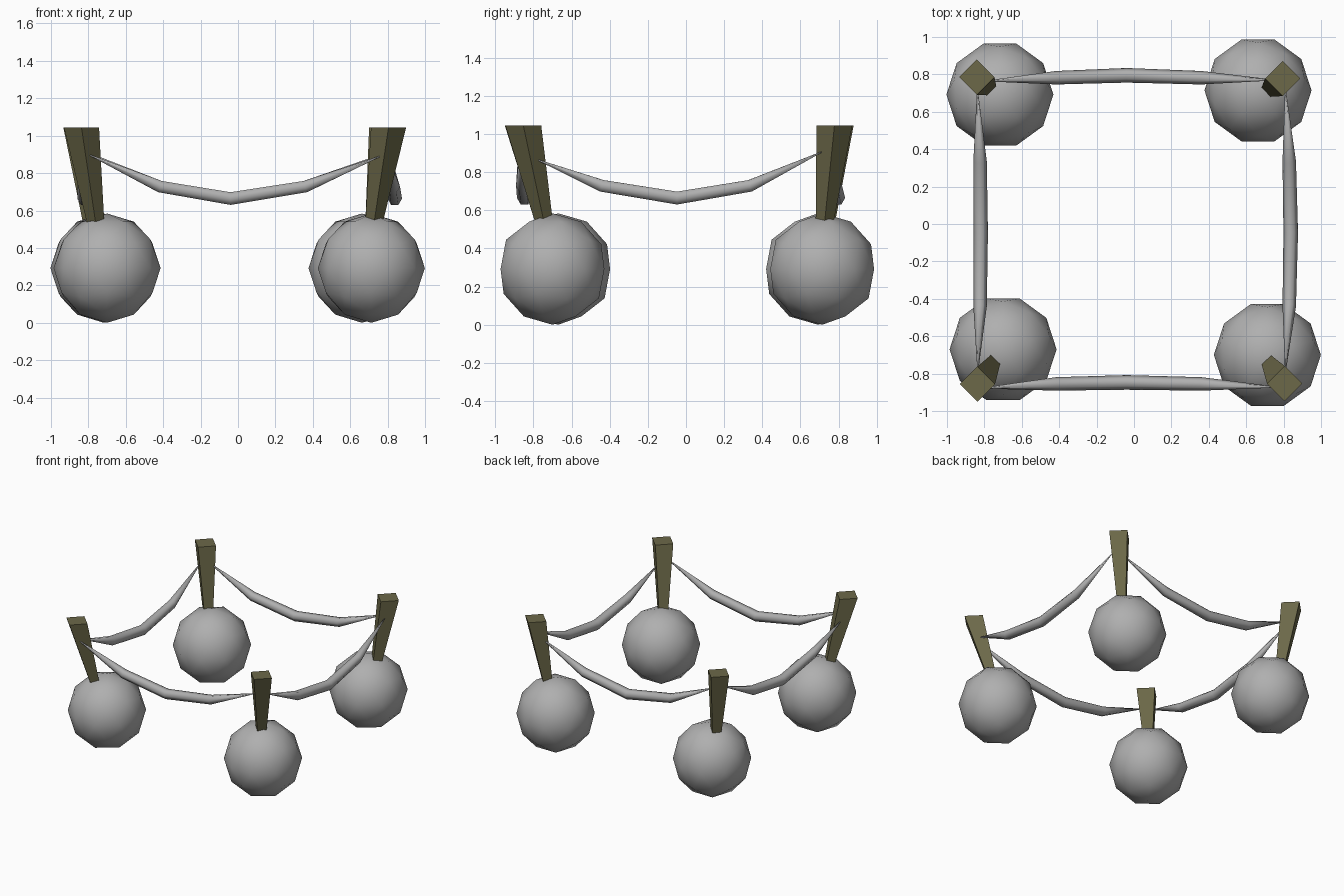
import bpy, bmesh, math
from mathutils import Vector

if "Cube" in bpy.data.objects:
    bpy.data.objects.remove(bpy.data.objects["Cube"])


def material(name, rgb):
    m = bpy.data.materials.new(name)
    m.diffuse_color = (*rgb, 1)
    m.use_nodes = True
    m.node_tree.nodes["Principled BSDF"].inputs["Base Color"].default_value = m.diffuse_color
    return m


GREY = material("stone grey", (0.43, 0.43, 0.43))
OLIVE = material("olive wood", (0.15, 0.14, 0.066))


def finish(name, bm, mat, smooth):
    bmesh.ops.recalc_face_normals(bm, faces=bm.faces)
    for f in bm.faces:
        f.smooth = smooth
    me = bpy.data.meshes.new(name)
    bm.to_mesh(me)
    bm.free()
    me.materials.append(mat)
    ob = bpy.data.objects.new(name, me)
    bpy.context.collection.objects.link(ob)
    return ob


def ball(name, x, y):
    bm = bmesh.new()
    bmesh.ops.create_icosphere(bm, subdivisions=2, radius=1)
    ob = finish(name, bm, GREY, True)
    ob.location = (x, y, 0.292)
    ob.scale = (0.286, 0.286, 0.292)
    ob.rotation_euler.z = math.pi / 2


def loft(name, rings, mat, smooth):
    """Skin a list of equal point rings and cap both ends."""
    bm = bmesh.new()
    loops = [[bm.verts.new(p) for p in ring] for ring in rings]
    n = len(loops[0])
    for a, b in zip(loops, loops[1:]):
        for i in range(n):
            j = (i + 1) % n
            bm.faces.new((a[i], a[j], b[j], b[i]))
    bm.faces.new(loops[0][::-1])
    bm.faces.new(loops[-1])
    return finish(name, bm, mat, smooth)


def post(name, base, top):
    # tapered square post, corners facing the axes, leaning outward
    rings = []
    for (x, y), z, r in ((base, 0.54, 0.047), (top, 1.045, 0.094)):
        rings.append([(x + r * math.cos(k * math.pi / 2),
                       y + r * math.sin(k * math.pi / 2), z) for k in range(4)])
    loft(name, rings, OLIVE, False)


def rope(name, path):
    # sagging six-sided rope, pointed at both ends
    pts = [Vector(p) for p in path]
    radii = (0.003, 0.036, 0.039, 0.036, 0.003)
    rings = []
    for i, p in enumerate(pts):
        d = (pts[min(i + 1, 4)] - pts[max(i - 1, 0)]).normalized()
        side = d.cross(Vector((0, 0, 1))).normalized()
        up = side.cross(d)
        rings.append([p + radii[i] * (side * math.cos(k * math.pi / 3)
                                      + up * math.sin(k * math.pi / 3))
                      for k in range(6)])
    loft(name, rings, GREY, True)


# corners: ball centre, post base, post top
corners = {
    "front_left": ((-0.70, -0.67), (-0.762, -0.745), (-0.837, -0.856)),
    "front_right": ((0.713, -0.70), (0.728, -0.745), (0.805, -0.853)),
    "back_right": ((0.663, 0.714), (0.728, 0.727), (0.795, 0.778)),
    "back_left": ((-0.717, 0.692), (-0.783, 0.735), (-0.840, 0.785)),
}
for name, (centre, base, top) in corners.items():
    ball(name + "_ball", *centre)
    post(name + "_post", base, top)

# ropes between neighbouring posts
rope("front_rope", [(-0.80, -0.877, 0.90), (-0.417, -0.855, 0.728), (-0.04, -0.847, 0.664),
                    (0.36, -0.855, 0.728), (0.76, -0.872, 0.89)])
rope("back_rope", [(-0.78, 0.765, 0.90), (-0.417, 0.782, 0.728), (-0.04, 0.795, 0.664),
                   (0.36, 0.782, 0.728), (0.74, 0.77, 0.89)])
rope("left_rope", [(-0.835, -0.78, 0.865), (-0.823, -0.44, 0.728), (-0.820, -0.047, 0.664),
                   (-0.823, 0.335, 0.728), (-0.837, 0.71, 0.905)])
rope("right_rope", [(0.81, -0.78, 0.865), (0.83, -0.44, 0.728), (0.838, -0.047, 0.664),
                    (0.83, 0.335, 0.728), (0.81, 0.71, 0.905)])
